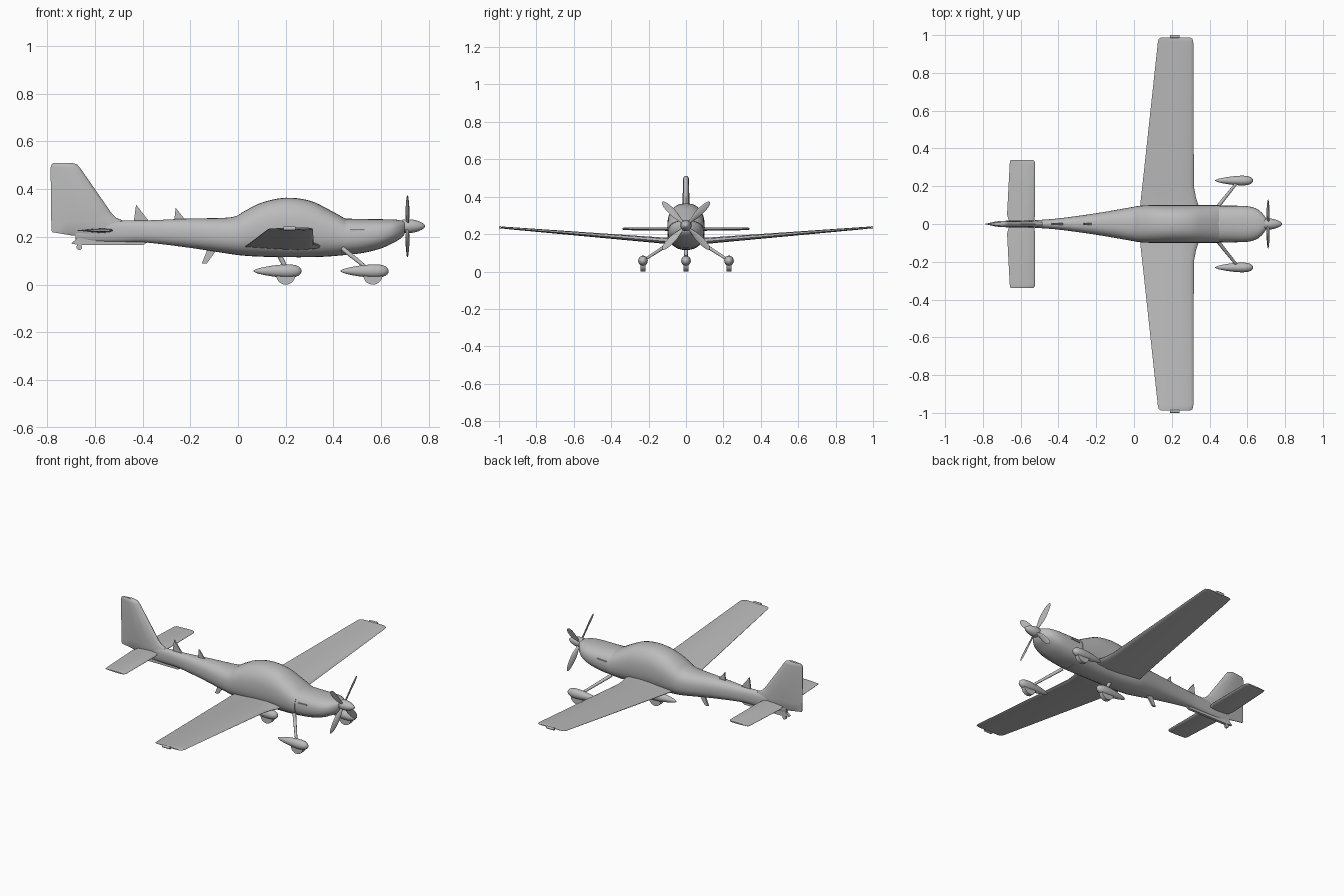
import bpy, bmesh, math
from mathutils import Vector, Matrix

if "Cube" in bpy.data.objects:
    bpy.data.objects.remove(bpy.data.objects["Cube"])

grey = bpy.data.materials.new("light_grey_paint")
grey.diffuse_color = (0.5, 0.5, 0.5, 1)
grey.use_nodes = True
grey.node_tree.nodes["Principled BSDF"].inputs["Base Color"].default_value = grey.diffuse_color


def finish(name, bm, angle=40):
    bmesh.ops.recalc_face_normals(bm, faces=bm.faces)
    me = bpy.data.meshes.new(name)
    bm.to_mesh(me)
    bm.free()
    me.materials.append(grey)
    ob = bpy.data.objects.new(name, me)
    bpy.context.collection.objects.link(ob)
    bpy.ops.object.select_all(action='DESELECT')
    ob.select_set(True)
    bpy.context.view_layer.objects.active = ob
    bpy.ops.object.shade_smooth_by_angle(angle=math.radians(angle))
    return ob


def loft(name, rings, angle=40, matrix=None):
    """Skin a list of equal point rings and cap both ends."""
    bm = bmesh.new()
    vs = [[bm.verts.new(p) for p in r] for r in rings]
    n = len(vs[0])
    for a, b in zip(vs, vs[1:]):
        for i in range(n):
            j = (i + 1) % n
            bm.faces.new((a[i], a[j], b[j], b[i]))
    bm.faces.new(vs[0])
    bm.faces.new(vs[-1])
    if matrix:
        bm.transform(matrix)
    return finish(name, bm, angle)


def smooth_rows(rows, steps=4):
    """Catmull-Rom interpolation between stations."""
    out = []
    for i in range(len(rows) - 1):
        p = [rows[max(i - 1, 0)], rows[i], rows[i + 1], rows[min(i + 2, len(rows) - 1)]]
        for s in range(steps):
            t = s / steps
            out.append([0.5 * (2 * b + (c - a) * t + (2 * a - 5 * b + 4 * c - d) * t * t
                        + (3 * b - a - 3 * c + d) * t ** 3) for a, b, c, d in zip(*p)])
    return out + [list(rows[-1])]


def oval(x, zb, zt, w, power=2.0, n=32):
    """Super-ellipse cross-section across the x axis."""
    zc, h = (zb + zt) / 2, (zt - zb) / 2
    pts = []
    for i in range(n):
        a = 2 * math.pi * i / n
        c, s = math.cos(a), math.sin(a)
        pts.append((x, w * math.copysign(abs(c) ** (2 / power), c),
                    zc + h * math.copysign(abs(s) ** (2 / power), s)))
    return pts


# Chord fraction from leading edge, share of half thickness
FOIL = [(0, 0), (0.02, 0.4), (0.08, 0.75), (0.3, 1), (0.55, 0.8), (0.8, 0.4), (1, 0.1)]


def foil(lead, trail, half, under=1.0):
    up = [(lead + (trail - lead) * u, half * t) for u, t in FOIL]
    down = [(lead + (trail - lead) * u, -half * t * under) for u, t in FOIL[:0:-1]]
    return up + down


def plate(name, outline, thick, y=0):
    """Flat plate with an outline in the x-z plane."""
    return loft(name, [[(x, y + s * thick / 2, z) for x, z in outline] for s in (-1, 1)], 30)


def rod(name, a, b, r1, r2, n=12):
    a, b = Vector(a), Vector(b)
    q = (b - a).to_track_quat('Z', 'Y')
    rings = [[p + q @ Vector((r * math.cos(2 * math.pi * i / n), r * math.sin(2 * math.pi * i / n), 0))
              for i in range(n)] for p, r in ((a, r1), (b, r2))]
    return loft(name, rings)


# Fuselage with blended canopy: x, bottom, top, half width
body = [(-0.68, 0.19, 0.235, 0.009), (-0.6, 0.18, 0.262, 0.015), (-0.48, 0.178, 0.268, 0.023),
        (-0.38, 0.176, 0.269, 0.032), (-0.2, 0.154, 0.277, 0.057), (-0.03, 0.128, 0.282, 0.086),
        (0.03, 0.121, 0.31, 0.096), (0.1, 0.117, 0.344, 0.1), (0.2, 0.115, 0.364, 0.1),
        (0.3, 0.115, 0.352, 0.1), (0.38, 0.118, 0.315, 0.1), (0.45, 0.124, 0.276, 0.1)]
loft("fuselage", [oval(*r, 2.4) for r in smooth_rows(body)])

# Engine cowling
cowl = [(0.44, 0.124, 0.277, 0.097), (0.52, 0.132, 0.275, 0.097), (0.6, 0.152, 0.274, 0.094),
        (0.65, 0.175, 0.273, 0.08), (0.68, 0.192, 0.27, 0.056), (0.697, 0.21, 0.265, 0.034)]
loft("engine_cowling", [oval(*r, 2.4) for r in smooth_rows(cowl)])
for s in (-1, 1):
    plate("cowling_vent", [(0.47, 0.222), (0.53, 0.225), (0.53, 0.233), (0.47, 0.23)], 0.006, s * 0.096)

# Spinner
spin = [(0.69, 0.027), (0.715, 0.029), (0.745, 0.025), (0.77, 0.015), (0.781, 0.006), (0.784, 0.001)]
loft("spinner", [oval(x, 0.245 - r, 0.245 + r, r, 2, 20) for x, r in smooth_rows(spin, 2)])

# Four propeller blades: radius, half width, half thickness, pitch in degrees
blade = [(0.01, 0.008, 0.006, 40), (0.04, 0.01, 0.005, 32), (0.08, 0.018, 0.004, 24),
         (0.12, 0.019, 0.003, 18), (0.155, 0.015, 0.002, 14), (0.174, 0.008, 0.0015, 12),
         (0.179, 0.002, 0.001, 12)]
for k in range(4):
    rings = []
    for r, w, t, tw in smooth_rows(blade, 2):
        rot = Matrix.Rotation(math.radians(tw), 3, 'Z')
        rings.append([rot @ Vector((t * math.sin(a), w * math.cos(a), r))
                      for a in [2 * math.pi * i / 12 for i in range(12)]])
    loft("propeller_blade", rings, 40,
         Matrix.Translation((0.71, 0, 0.245)) @ Matrix.Rotation(math.radians(45 + 90 * k), 4, 'X'))

# Tapered wing with dihedral: y, leading x, trailing x, z, half thickness
half_wing = [(0.09, 0.345, 0.032, 0.16, 0.02), (0.14, 0.328, 0.037, 0.164, 0.019),
             (0.2, 0.317, 0.044, 0.169, 0.018), (0.96, 0.314, 0.126, 0.232, 0.007),
             (0.98, 0.31, 0.13, 0.234, 0.006), (0.988, 0.295, 0.145, 0.235, 0.003)]
wing = [(-r[0],) + r[1:] for r in reversed(half_wing)] + half_wing
loft("wing", [[(x, y, z + dz) for x, dz in foil(l, t, h, 0.7)] for y, l, t, z, h in wing])
for s in (-1, 1):
    rod("wingtip_light", (0.19, s * 0.992, 0.235), (0.24, s * 0.992, 0.235), 0.008, 0.008)

# Horizontal tail
half_tail = [(0.01, -0.53, -0.66, 0.226, 0.01), (0.05, -0.523, -0.672, 0.227, 0.01),
             (0.32, -0.523, -0.658, 0.228, 0.007), (0.333, -0.527, -0.656, 0.228, 0.006),
             (0.34, -0.535, -0.652, 0.228, 0.004)]
tail = [(-r[0],) + r[1:] for r in reversed(half_tail)] + half_tail
loft("tailplane", [[(x, y, z + dz) for x, dz in foil(l, t, h)] for y, l, t, z, h in tail])

# Vertical fin: z, leading x, trailing x, half thickness
fin = [(0.205, -0.48, -0.69, 0.014), (0.22, -0.48, -0.78, 0.018), (0.265, -0.475, -0.782, 0.018),
       (0.28, -0.51, -0.783, 0.018), (0.3, -0.53, -0.783, 0.018), (0.49, -0.662, -0.785, 0.017),
       (0.503, -0.674, -0.782, 0.014), (0.51, -0.692, -0.772, 0.008)]
loft("vertical_fin", [[(x, y, z) for x, y in foil(l, t, h)] for z, l, t, h in fin])

# Keel under the tail, tail skid and bumper
plate("tail_keel", [(-0.7, 0.172), (-0.66, 0.165), (-0.4, 0.165), (-0.37, 0.182), (-0.66, 0.205)], 0.016)
rod("tail_skid", (-0.665, -0.006, 0.157), (-0.665, 0.006, 0.157), 0.012, 0.012)

# Antennas above and below
plate("rear_antenna", [(-0.437, 0.262), (-0.427, 0.335), (-0.37, 0.262)], 0.008)
plate("front_antenna", [(-0.267, 0.27), (-0.261, 0.322), (-0.22, 0.27)], 0.008)
plate("belly_antenna", [(-0.152, 0.088), (-0.131, 0.088), (-0.09, 0.145), (-0.125, 0.155)], 0.01)

# Three wheels with teardrop fairings: x from wheel, half width
pod = [(-0.135, 0.002), (-0.115, 0.011), (-0.06, 0.022), (0, 0.028), (0.04, 0.025), (0.06, 0.014), (0.066, 0.003)]
for name, x, y in (("left", 0.565, 0.23), ("right", 0.565, -0.23), ("centre", 0.2, 0)):
    rings = [[(px + x, py + y, pz) for px, py, pz in oval(dx, 0.057 - r, 0.057 + r, r * 0.92, 2, 20)]
             for dx, r in smooth_rows(pod, 2)]
    loft(name + "_wheel_fairing", rings)
    rod(name + "_wheel", (x, y - 0.013, 0.04), (x, y + 0.013, 0.04), 0.04, 0.04, 28)
    if y:
        rod(name + "_gear_leg", (0.44, y * 0.38, 0.15), (0.545, y * 0.95, 0.065), 0.01, 0.007)
    else:
        rod(name + "_gear_leg", (0.17, 0, 0.13), (0.2, 0, 0.07), 0.011, 0.009)
